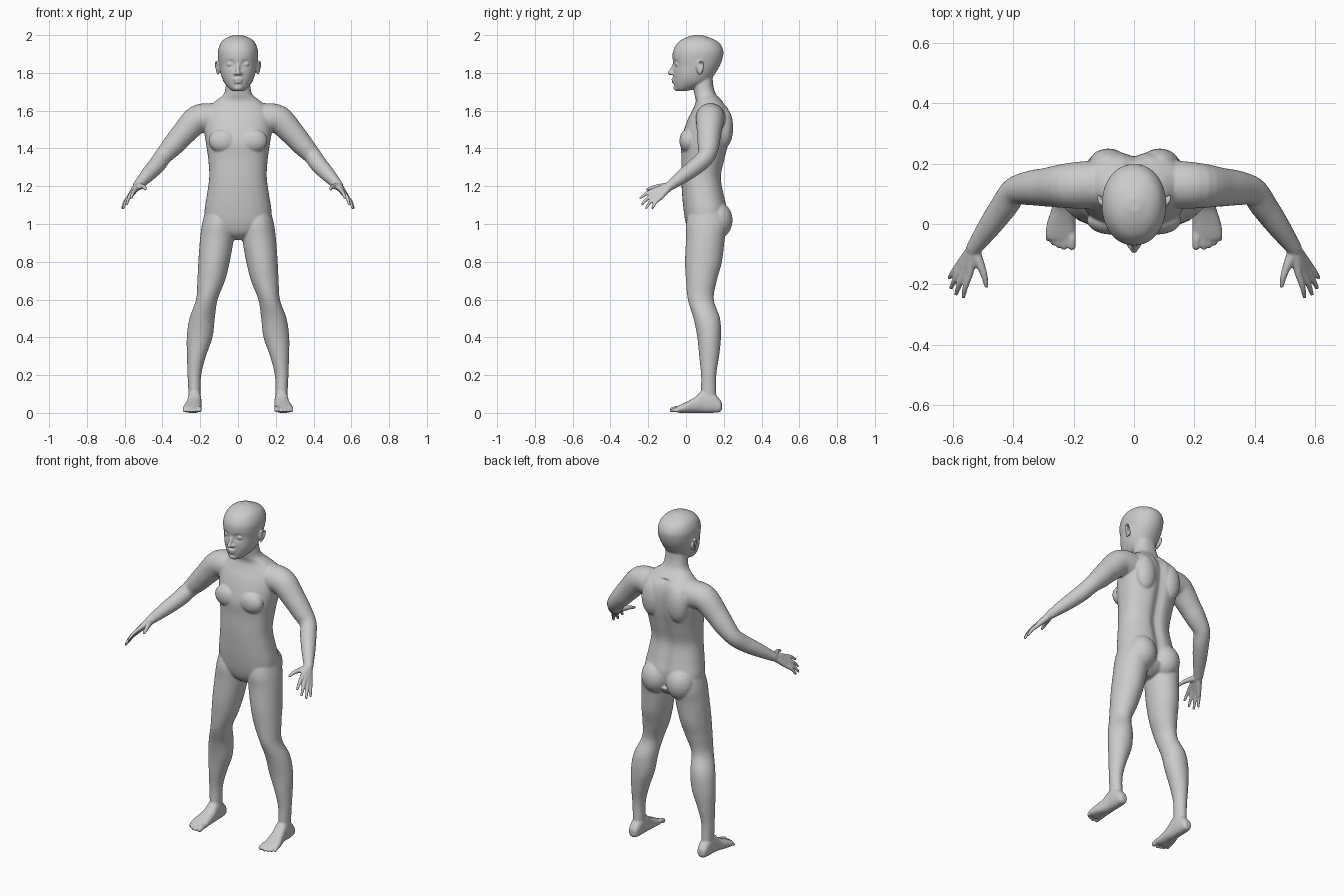
import bpy, bmesh, math
from mathutils import Vector, Matrix

bm = bmesh.new()


def spline(rows, steps=5):
    """Smoothly interpolate rows of numbers (Catmull-Rom)."""
    out, n = [], len(rows)
    for i in range(n - 1):
        a, b, c, d = (rows[max(0, min(n - 1, i + k))] for k in (-1, 0, 1, 2))
        for s in range(steps):
            t = s / steps
            out.append([0.5 * (2 * q + (r - p) * t + (2 * p - 5 * q + 4 * r - w) * t * t
                               + (3 * q - p - 3 * r + w) * t ** 3)
                        for p, q, r, w in zip(a, b, c, d)])
    out.append(list(rows[-1]))
    return out


def skin(rings):
    """Join rings of points into a closed skin."""
    vr = [[bm.verts.new(p) for p in ring] for ring in rings]
    for a, b in zip(vr, vr[1:]):
        for i in range(len(a)):
            j = (i + 1) % len(a)
            bm.faces.new((a[i], a[j], b[j], b[i]))
    bm.faces.new(vr[0][::-1])
    bm.faces.new(vr[-1])


def loft(rows, axis='z', power=2.0, shape=None, seg=48):
    """Rows are (station, centre x, half width, low, high)."""
    rings = []
    for t, cx, hw, lo, hi in spline(rows):
        ring = []
        for i in range(seg):
            a = 2 * math.pi * i / seg
            c, s = math.cos(a), math.sin(a)
            u = cx + hw * math.copysign(abs(c) ** (2 / power), c)
            v = (lo + hi) / 2 + (hi - lo) / 2 * math.copysign(abs(s) ** (2 / power), s)
            p = Vector((u, v, t)) if axis == 'z' else Vector((u, t, v))
            ring.append(shape(p) if shape else p)
        rings.append(ring)
    skin(rings)


def ball(c, r, tilt=0.0):
    m = Matrix.Translation(c) @ Matrix.Rotation(tilt, 4, 'X') @ Matrix.Diagonal((*r, 1))
    bmesh.ops.create_icosphere(bm, subdivisions=3, radius=1, matrix=m)


def tube(rows, seg=20):
    """Rows are (x, y, z, radius); round ends."""
    pts = spline(rows)
    rings = []
    for i, p in enumerate(pts):
        d = Vector(pts[min(i + 1, len(pts) - 1)][:3]) - Vector(pts[max(i - 1, 0)][:3])
        q = d.to_track_quat('Z', 'Y')
        rings.append([Vector(p[:3]) + q @ Vector((p[3] * math.cos(k * 2 * math.pi / seg),
                      p[3] * math.sin(k * 2 * math.pi / seg), 0)) for k in range(seg)])
    skin(rings)
    for p in (pts[0], pts[-1]):
        ball(p[:3], (p[3],) * 3)


# ---- one side of the body, mirrored below ----
# leg
loft([(1.08, .10, .07, .02, .20), (1.0, .105, .085, 0, .22), (.92, .112, .089, 0, .205),
      (.8, .127, .083, -.005, .19), (.7, .142, .073, 0, .163), (.6, .165, .057, .01, .147),
      (.5, .19, .067, .04, .18), (.4, .203, .068, .06, .185), (.3, .22, .05, .07, .175),
      (.2, .231, .036, .08, .16), (.1, .23, .032, .08, .16), (.05, .23, .03, .09, .165)])
# foot and toes
loft([(.19, .23, .014, .02, .05), (.18, .23, .027, .005, .07), (.14, .23, .034, 0, .11),
      (.09, .23, .036, 0, .12), (.05, .233, .04, 0, .085), (.01, .24, .046, 0, .062),
      (-.03, .243, .05, 0, .043), (-.052, .243, .043, .004, .032)], axis='y', power=2.4)
for x, y, r in ((.206, -.073, .014), (.231, -.078, .009), (.250, -.072, .009),
                (.268, -.063, .0085), (.285, -.05, .008)):
    tube([(x, -.02, .022, r), (x, (y - .02) / 2, .024, r), (x, y, r + .002, r)])
# arm
tube([(.14, .13, 1.56, .08), (.215, .127, 1.553, .075), (.29, .122, 1.478, .064),
      (.345, .119, 1.415, .057), (.395, .108, 1.36, .047), (.43, .06, 1.312, .045),
      (.48, -.01, 1.258, .038), (.53, -.08, 1.205, .026)], seg=32)
# palm, fingers and thumb
wrist = Vector((.532, -.083, 1.203))
for knuckle, tip in (((.545, -.168, 1.18), (.565, -.240, 1.138)),
                     ((.561, -.162, 1.165), (.589, -.232, 1.105)),
                     ((.573, -.151, 1.15), (.606, -.211, 1.085)),
                     ((.581, -.136, 1.138), (.611, -.178, 1.086))):
    k, t = Vector(knuckle), Vector(tip)
    tube([(*wrist.lerp(k, .1), .021), (*wrist.lerp(k, .6), .016), (*k, .012)])
    bend = k.lerp(t, .5) + Vector((.003, -.003, .004))
    tube([(*k, .012), (*bend, .010), (*t, .0075)])
tube([(.527, -.095, 1.2, .02), (.505, -.145, 1.198, .014), (.495, -.175, 1.193, .011),
      (.489, -.205, 1.183, .008)])
# buttock, shoulder blade, chest muscle
ball((.083, .162, 1.02), (.085, .085, .10))
ball((.085, .20, 1.51), (.065, .050, .11))
ball((.078, .012, 1.44), (.078, .047, .065))
# closed eye and brow
ball((.041, -.042, 1.846), (.019, .018, .013))
# ear with raised rim
ball((.104, .072, 1.826), (.010, .018, .033), .2)
tube([(.104, .058, 1.835, .005), (.113, .068, 1.858, .005), (.118, .086, 1.856, .005),
      (.118, .093, 1.838, .005), (.113, .084, 1.812, .005), (.106, .068, 1.794, .006)])

# mirror the side
geo = bm.verts[:] + bm.edges[:] + bm.faces[:]
copy = bmesh.ops.duplicate(bm, geom=geo)['geom']
bmesh.ops.scale(bm, vec=(-1, 1, 1), verts=[g for g in copy if isinstance(g, bmesh.types.BMVert)])


# ---- centre parts ----
# torso and neck, with a spine groove
def spine(p):
    if p.y > .13 and .98 < p.z < 1.64:
        p.y -= .018 * math.exp(-(p.x / .03) ** 2)
    return p


loft([(.915, 0, .03, .06, .14), (.95, 0, .11, .02, .19), (1.0, 0, .17, 0, .215),
      (1.07, 0, .177, -.012, .222), (1.15, 0, .165, -.02, .205), (1.25, 0, .152, -.025, .189),
      (1.35, 0, .158, -.024, .21), (1.43, 0, .17, -.027, .23), (1.5, 0, .18, -.01, .24),
      (1.56, 0, .18, .012, .24), (1.61, 0, .165, .038, .226), (1.65, 0, .12, .052, .192),
      (1.685, 0, .077, .045, .16), (1.73, 0, .065, .038, .145), (1.79, 0, .06, .04, .14)],
     power=2.3, shape=spine, seg=72)


# head with eye sockets
def sockets(p):
    if p.y < .03:
        p.y += .013 * math.exp(-((abs(p.x) - .04) / .02) ** 2 - ((p.z - 1.847) / .018) ** 2)
    return p


loft([(1.703, 0, .028, -.045, .0), (1.72, 0, .05, -.058, .06), (1.75, 0, .074, -.064, .12),
      (1.79, 0, .09, -.067, .15), (1.84, 0, .099, -.067, .18), (1.88, 0, .105, -.071, .194),
      (1.92, 0, .105, -.067, .197), (1.96, 0, .09, -.043, .175), (1.985, 0, .062, -.005, .13),
      (2.0, 0, .02, .04, .085)], power=2.1, shape=sockets, seg=96)
# nose, nostrils, lips, chin
tube([(0, -.060, 1.85, .009), (0, -.073, 1.82, .010), (0, -.085, 1.799, .012)])
for s in (-1, 1):
    ball((s * .013, -.07, 1.796), (.010, .014, .009))
ball((0, -.062, 1.766), (.027, .016, .008))
ball((0, -.060, 1.751), (.023, .016, .008))
ball((0, -.045, 1.722), (.026, .022, .019))

# ---- fuse everything into one smooth skin ----
bmesh.ops.recalc_face_normals(bm, faces=bm.faces[:])
mesh = bpy.data.meshes.new("body")
bm.to_mesh(mesh)
bm.free()
body = bpy.data.objects.new("body", mesh)
bpy.context.collection.objects.link(body)
fuse = body.modifiers.new("fuse", 'REMESH')
fuse.mode = 'VOXEL'
fuse.voxel_size = .005
fuse.use_smooth_shade = True
soft = body.modifiers.new("soften", 'SMOOTH')
soft.factor = .5
soft.iterations = 5
